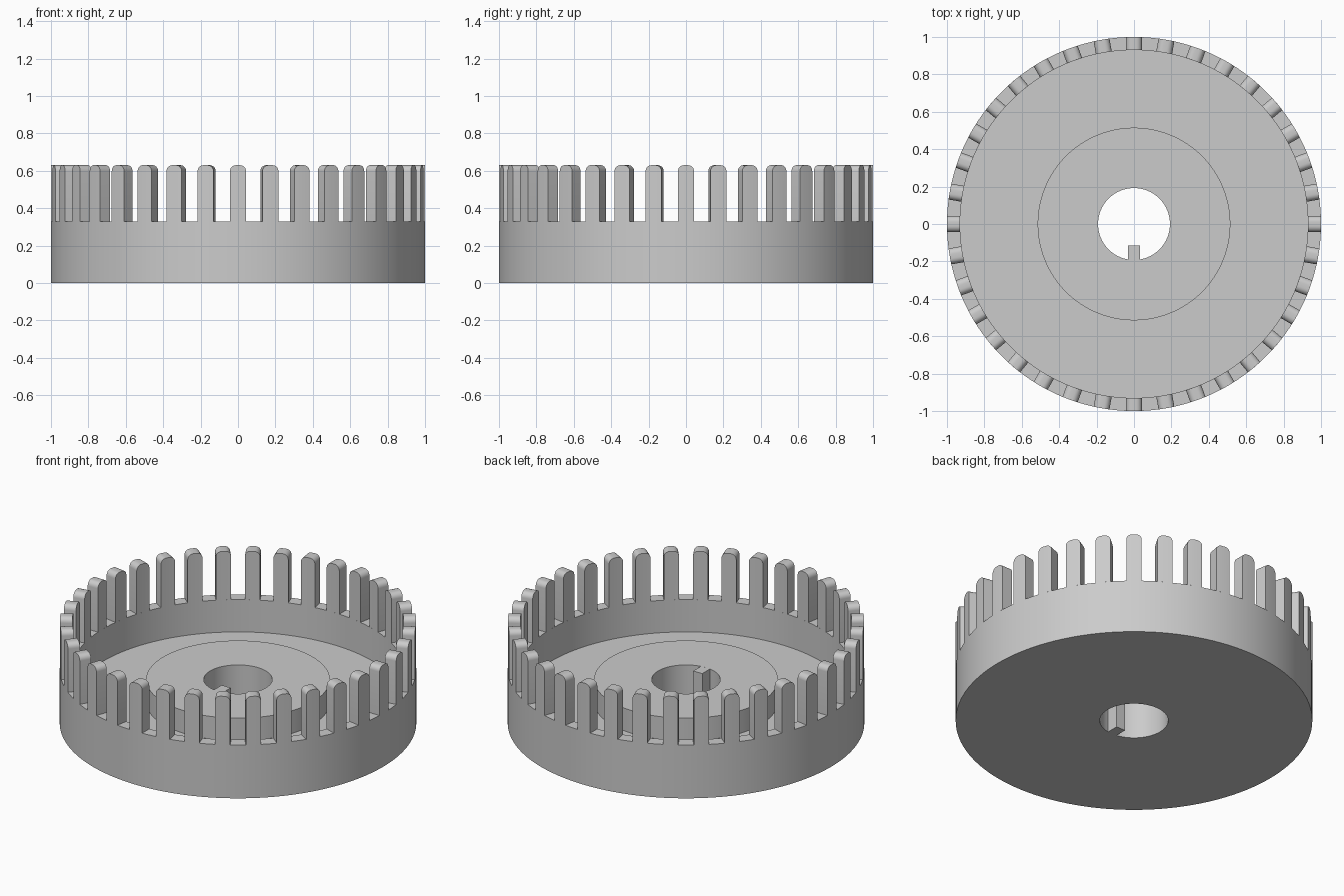
import bpy, bmesh, math

if "Cube" in bpy.data.objects:
    bpy.data.objects.remove(bpy.data.objects["Cube"])

R_OUT, R_IN, R_HUB, R_BORE = 1.0, 0.93, 0.515, 0.192
Z_FLOOR, Z_HUB, Z_WALL, Z_TIP = 0.13, 0.27, 0.33, 0.63
TEETH, HALF_W, FILLET = 36, 0.043, 0.032

grey = bpy.data.materials.new("light grey")
grey.diffuse_color = (0.6, 0.6, 0.6, 1)
grey.use_nodes = True
grey.node_tree.nodes["Principled BSDF"].inputs["Base Color"].default_value = grey.diffuse_color


def finish(name, bm):
    bmesh.ops.recalc_face_normals(bm, faces=bm.faces[:])
    me = bpy.data.meshes.new(name)
    bm.to_mesh(me)
    bm.free()
    me.materials.append(grey)
    ob = bpy.data.objects.new(name, me)
    bpy.context.collection.objects.link(ob)
    bpy.ops.object.select_all(action='DESELECT')
    ob.select_set(True)
    bpy.context.view_layer.objects.active = ob
    bpy.ops.object.shade_smooth_by_angle(angle=math.radians(25))
    return ob


# Wheel body: closed cross-section (dish with raised hub and bore) turned around z
profile = [(R_BORE, 0), (R_OUT, 0), (R_OUT, Z_WALL), (R_IN, Z_WALL), (R_IN, Z_FLOOR),
           (R_HUB, Z_FLOOR), (R_HUB, Z_HUB), (R_BORE, Z_HUB)]
SEG = 180
bm = bmesh.new()
rings = []
for i in range(SEG):
    a = 2 * math.pi * i / SEG
    rings.append([bm.verts.new((r * math.cos(a), r * math.sin(a), z)) for r, z in profile])
for i in range(SEG):
    p, q = rings[i], rings[(i + 1) % SEG]
    for j in range(len(profile)):
        k = (j + 1) % len(profile)
        bm.faces.new((p[j], q[j], q[k], p[k]))
finish("wheel_body", bm)

# Crown teeth: round-shouldered posts following the rim
flat = HALF_W - FILLET
right = [(flat + FILLET * math.sin(t), Z_TIP - FILLET * (1 - math.cos(t)))
         for t in (math.pi / 2 * i / 6 for i in range(7))]
arch = [(-x, z) for x, z in reversed(right)] + right
bm = bmesh.new()
for n in range(TEETH):
    a = 2 * math.pi * n / TEETH
    c, s = math.cos(a), math.sin(a)
    cols = []
    for x, z in arch:
        col = []
        for r, h in ((R_OUT, Z_WALL), (R_OUT, z), (R_IN, z), (R_IN, Z_WALL)):
            y = math.sqrt(r * r - x * x)
            col.append(bm.verts.new((x * c - y * s, x * s + y * c, h)))
        cols.append(col)
    for p, q in zip(cols, cols[1:]):
        for j in range(3):
            bm.faces.new((p[j], q[j], q[j + 1], p[j + 1]))
    bm.faces.new(cols[0])
    bm.faces.new(cols[-1])
finish("crown_teeth", bm)

# Drive key inside the bore
kx, tip = 0.031, -0.115
outline = [(-kx, tip), (kx, tip)]
outline += [(x, -math.sqrt(R_BORE ** 2 - x * x)) for x in (kx, kx / 2, 0, -kx / 2, -kx)]
bm = bmesh.new()
face = bm.faces.new([bm.verts.new((x, y, 0)) for x, y in outline])
ext = bmesh.ops.extrude_face_region(bm, geom=[face], use_keep_orig=True)
for v in ext["geom"]:
    if isinstance(v, bmesh.types.BMVert):
        v.co.z = Z_HUB
finish("bore_key", bm)
